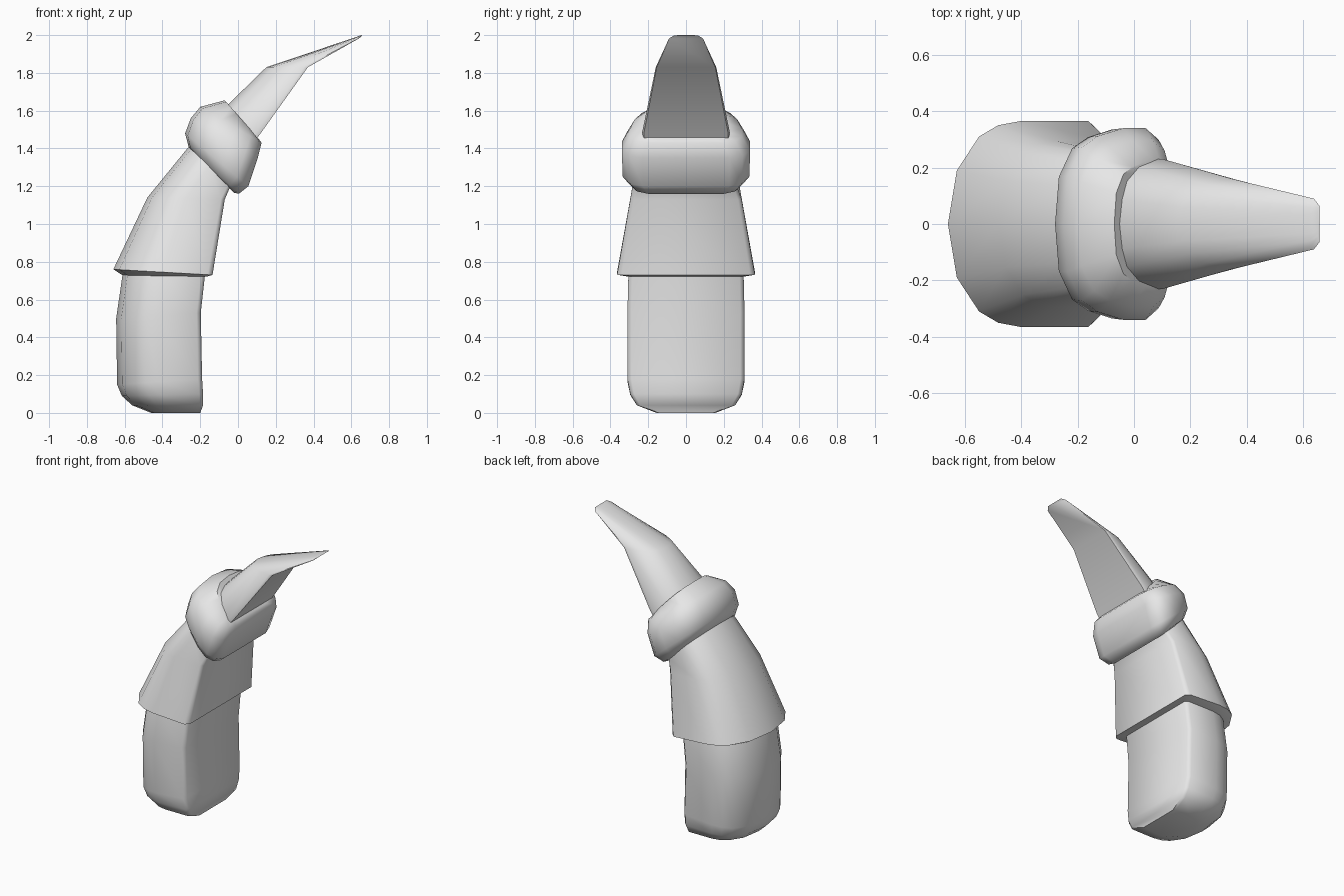
import bpy
import bmesh
import math

cube = bpy.data.objects.get("Cube")
if cube:
    bpy.data.objects.remove(cube, do_unlink=True)

grey = bpy.data.materials.new("light grey")
grey.use_nodes = True
grey.diffuse_color = (0.8, 0.8, 0.8, 1)
grey.node_tree.nodes["Principled BSDF"].inputs["Base Color"].default_value = (0.8, 0.8, 0.8, 1)

# Half cross-sections: (fraction from rounded back to flat front, fraction of half width)
BODY = [(0, 0), (0.06, 0.52), (0.21, 0.85), (0.34, 0.96), (0.49, 1), (0.95, 1), (1, 0.93)]
KNUCKLE = [(0, 0), (0.04, 0.5), (0.18, 0.8), (0.35, 0.92), (0.6, 1), (0.82, 1), (0.95, 0.88), (1, 0.68)]
NAIL = [(0, 0), (0.06, 0.38), (0.17, 0.66), (0.45, 0.88), (0.9, 1), (1, 0.97)]


def loft(name, half, rings):
    """Skin closed rings, each given as back (x, z), front (x, z), half width."""
    outline = half + [(u, -v) for u, v in reversed(half[1:])]
    bm = bmesh.new()
    loops = []
    for (bx, bz), (fx, fz), width in rings:
        loops.append([bm.verts.new((bx + (fx - bx) * u, width * v, bz + (fz - bz) * u))
                      for u, v in outline])
    n = len(outline)
    for a, b in zip(loops, loops[1:]):
        for i in range(n):
            j = (i + 1) % n
            bm.faces.new((a[i], a[j], b[j], b[i]))
    bm.faces.new(loops[0])
    bm.faces.new(loops[-1])
    bmesh.ops.recalc_face_normals(bm, faces=bm.faces)
    mesh = bpy.data.meshes.new(name)
    bm.to_mesh(mesh)
    bm.free()
    mesh.materials.append(grey)
    obj = bpy.data.objects.new(name, mesh)
    bpy.context.collection.objects.link(obj)
    bpy.ops.object.select_all(action="DESELECT")
    obj.select_set(True)
    bpy.context.view_layer.objects.active = obj
    bpy.ops.object.shade_smooth_by_angle(angle=math.radians(50))
    return obj


# Lower segment with a rounded base
loft("lower_segment", BODY, [
    ((-0.46, 0), (-0.2, 0), 0.155),
    ((-0.56, 0.04), (-0.185, 0.04), 0.26),
    ((-0.615, 0.09), (-0.185, 0.1), 0.295),
    ((-0.64, 0.15), (-0.19, 0.18), 0.31),
    ((-0.645, 0.5), (-0.197, 0.53), 0.31),
    ((-0.61, 0.74), (-0.175, 0.73), 0.305),
    ((-0.57, 0.85), (-0.16, 0.83), 0.28)])

# Flared middle segment, its underside tucked in
loft("middle_segment", BODY, [
    ((-0.61, 0.728), (-0.165, 0.722), 0.31),
    ((-0.66, 0.76), (-0.135, 0.73), 0.365),
    ((-0.48, 1.14), (-0.07, 1.13), 0.295),
    ((-0.26, 1.41), (-0.04, 1.2), 0.265),
    ((-0.18, 1.48), (0.02, 1.28), 0.24)])

# Bulging joint
loft("knuckle", KNUCKLE, [
    ((-0.235, 1.38), (-0.02, 1.165), 0.26),
    ((-0.262, 1.41), (0.005, 1.16), 0.295),
    ((-0.28, 1.48), (0.055, 1.2), 0.335),
    ((-0.25, 1.56), (0.105, 1.35), 0.34),
    ((-0.2, 1.62), (0.125, 1.43), 0.295),
    ((-0.07, 1.655), (0.11, 1.45), 0.22)])

# Curved pointed nail
loft("nail", NAIL, [
    ((-0.14, 1.52), (0.05, 1.39), 0.23),
    ((-0.05, 1.635), (0.12, 1.48), 0.23),
    ((0.15, 1.83), (0.37, 1.83), 0.16),
    ((0.62, 1.988), (0.64, 1.982), 0.09),
    ((0.652, 2), (0.658, 1.997), 0.065)])
